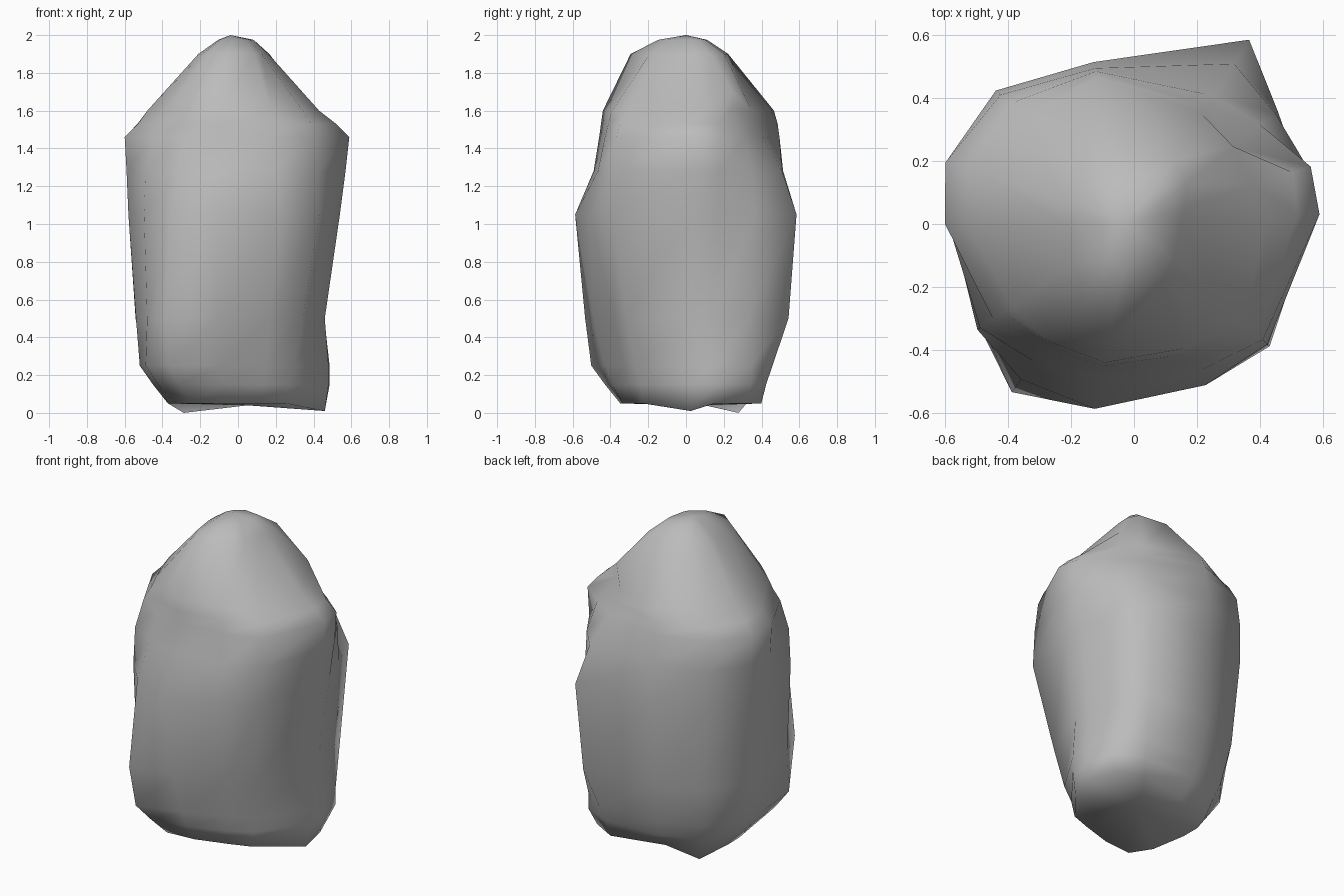
import bpy
import bmesh
from math import cos, sin, radians

default_cube = bpy.data.objects.get("Cube")
if default_cube:
    bpy.data.objects.remove(default_cube, do_unlink=True)

# Directions of the boulder's edges, counter-clockwise from +x
ANGLES = [3, 18, 38, 58, 104, 136, 162, 180, 214, 234, 258, 294, 318]

# Cross-sections: height, then the radius in each direction
SECTIONS = [
    # underside and flared foot
    (.05, (.46, .49, .51, .47, .33, .4, .39, .37, .4, .43, .34, .3, .34)),
    (.15, (.48, .51, .56, .5, .42, .46, .46, .45, .51, .53, .4, .34, .36)),
    (.25, (.48, .51, .56, .54, .46, .5, .53, .52, .59, .62, .44, .36, .4)),
    # waist and belly
    (.5, (.46, .48, .54, .64, .51, .56, .57, .54, .58, .66, .5, .41, .46)),
    (1.05, (.54, .55, .58, .69, .53, .61, .61, .58, .6, .61, .6, .56, .58)),
    # shoulders
    (1.28, (.57, .58, .57, .6, .53, .61, .62, .59, .59, .54, .5, .51, .57)),
    (1.46, (.59, .59, .51, .48, .51, .59, .63, .6, .54, .49, .47, .47, .55)),
    # shelf, and the lip above it
    (1.53, (.52, .53, .4, .44, .5, .55, .56, .53, .5, .47, .46, .45, .52)),
    (1.6, (.43, .4, .4, .41, .48, .49, .49, .48, .47, .46, .45, .43, .46)),
    # peak
    (1.9, (.15, .17, .21, .24, .23, .22, .22, .21, .23, .27, .3, .21, .17)),
]

# Corners that stand off their section: (section, direction) and height
CORNERS = {(0, 0): .01, (0, 5): 0, (7, 2): 1.61, (8, 1): 1.63, (8, 2): 1.7}


def add_ring(bm, height, radii):
    return [bm.verts.new((r * cos(radians(a)), r * sin(radians(a)), height))
            for a, r in zip(ANGLES, radii)]


def bridge(bm, lower, upper):
    for i in range(len(lower)):
        j = (i + 1) % len(lower)
        bm.faces.new((lower[i], lower[j], upper[j], upper[i]))


def close(bm, ring, tip):
    """Fan a ring of vertices to one tip."""
    centre = bm.verts.new(tip)
    for i in range(len(ring)):
        bm.faces.new((ring[i], ring[(i + 1) % len(ring)], centre))


# Boulder body, lofted from the underside to the peak
bm = bmesh.new()
rings = [add_ring(bm, height, radii) for height, radii in SECTIONS]
for (section, direction), height in CORNERS.items():
    rings[section][direction].co.z = height
crown = [radius * .5 for radius in SECTIONS[-1][1]]
rings.append(add_ring(bm, 1.975, crown))
for lower, upper in zip(rings, rings[1:]):
    bridge(bm, lower, upper)
close(bm, rings[-1], (-.04, 0, 2))
close(bm, rings[0], (.05, .1, .04))
bmesh.ops.recalc_face_normals(bm, faces=bm.faces)

mesh = bpy.data.meshes.new("boulder")
bm.to_mesh(mesh)
bm.free()
boulder = bpy.data.objects.new("boulder", mesh)
bpy.context.collection.objects.link(boulder)

# Plain grey stone
stone = bpy.data.materials.new("grey_stone")
stone.use_nodes = True
grey = (.5, .5, .5, 1)
stone.diffuse_color = grey
stone.node_tree.nodes["Principled BSDF"].inputs["Base Color"].default_value = grey
mesh.materials.append(stone)

# Soft shading over the worn facets
mesh.shade_smooth()
